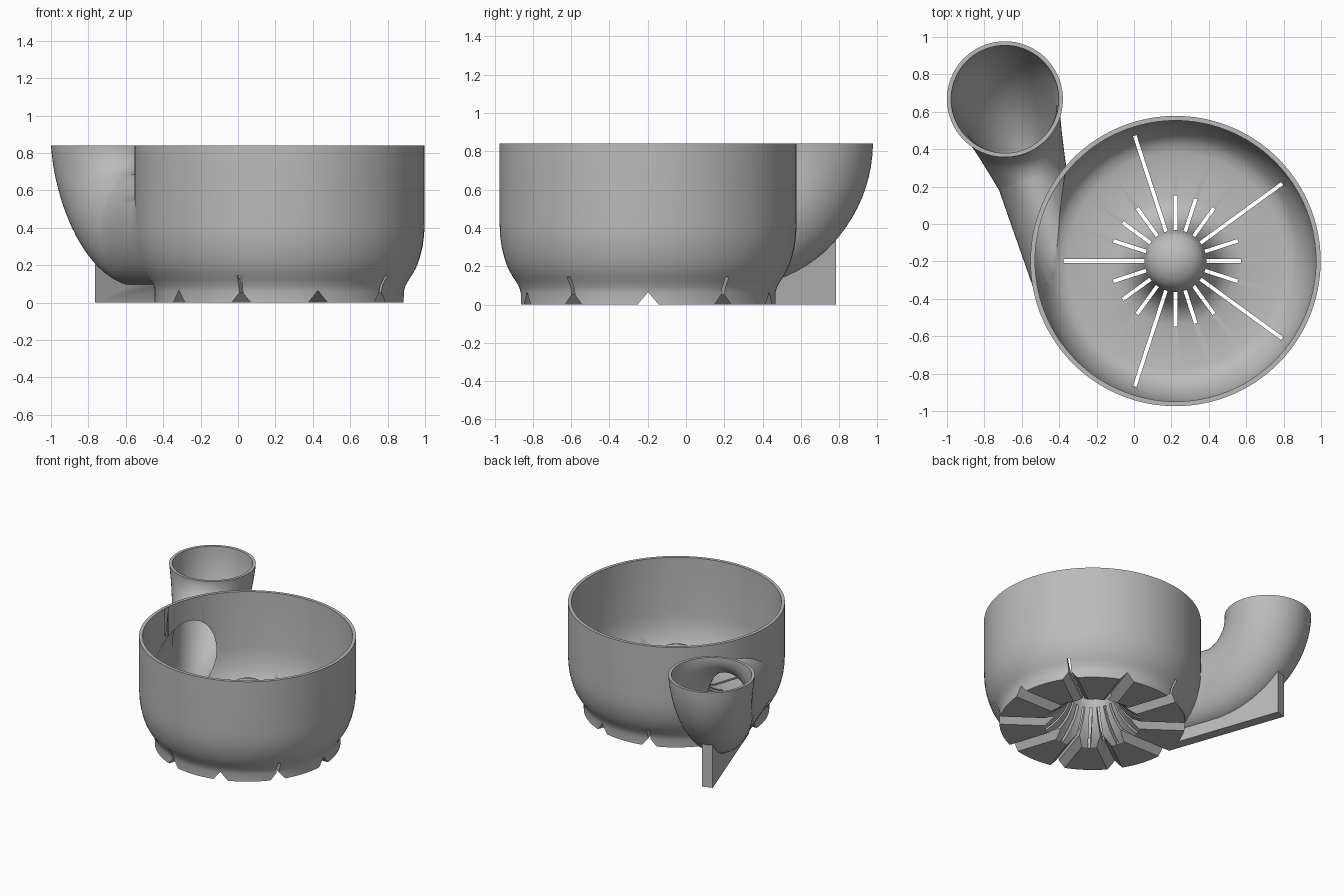
import bpy, bmesh
from math import sin, cos, pi, radians
from mathutils import Vector, Matrix

cube = bpy.data.objects.get("Cube")
if cube:
    bpy.data.objects.remove(cube, do_unlink=True)

BOWL = Vector((0.222, -0.198, 0))       # bowl axis
CUP = Vector((-0.69, 0.667, 0))         # spout cup axis
TOP = 0.84
BEND = 0.45
DIR = Vector((0.33, -0.944, 0)).normalized()
SIDE = Vector((DIR.y, -DIR.x, 0))
UP = Vector((0, 0, 1))

grey = bpy.data.materials.new("plain_grey")
grey.use_nodes = True
grey.diffuse_color = (0.5, 0.5, 0.5, 1)
grey.node_tree.nodes["Principled BSDF"].inputs["Base Color"].default_value = (0.5, 0.5, 0.5, 1)


def finish(bm, name):
    bmesh.ops.remove_doubles(bm, verts=bm.verts, dist=1e-5)
    bmesh.ops.recalc_face_normals(bm, faces=bm.faces)
    mesh = bpy.data.meshes.new(name)
    bm.to_mesh(mesh)
    bm.free()
    mesh.materials.append(grey)
    obj = bpy.data.objects.new(name, mesh)
    bpy.context.collection.objects.link(obj)
    return obj


def lathe(name, profile, steps=120):
    """Revolve an (r, z) profile about the bowl axis."""
    bm = bmesh.new()
    vs = [bm.verts.new(BOWL + Vector((r, 0, z))) for r, z in profile]
    es = [bm.edges.new(p) for p in zip(vs, vs[1:])]
    bmesh.ops.spin(bm, geom=vs + es, cent=BOWL, axis=UP, angle=2 * pi, steps=steps)
    return finish(bm, name)


def add_prism(bm, points, offset):
    """Extrude a planar polygon along an offset vector."""
    a = [bm.verts.new(p) for p in points]
    b = [bm.verts.new(p + offset) for p in points]
    bm.faces.new(a)
    bm.faces.new(b[::-1])
    for i in range(len(a)):
        j = (i + 1) % len(a)
        bm.faces.new((a[i], a[j], b[j], b[i]))


def duct(name, inset, rise, reach, n=64):
    """Elbow narrowing from the round cup to a tall oval."""
    rings = [(CUP + UP * (TOP + rise), DIR, 0.0)] if rise else []
    for i in range(21):
        a = radians(90) * i / 20
        c = CUP + DIR * BEND * (1 - cos(a)) + UP * (TOP - BEND * sin(a))
        rings.append((c, DIR * cos(a) + UP * sin(a), i / 20))
    end = rings[-1][0]
    rings += [(end + DIR * reach * t, UP, 1.0) for t in (0.33, 0.66, 1.0)]
    bm = bmesh.new()
    loops = []
    for c, up, k in rings:
        w = 0.31 - 0.12 * k ** 1.2 - inset
        h = 0.31 - 0.01 * k - inset
        loops.append([bm.verts.new(c + SIDE * w * cos(2 * pi * j / n) + up * h * sin(2 * pi * j / n))
                      for j in range(n)])
    for p, q in zip(loops, loops[1:]):
        for j in range(n):
            m = (j + 1) % n
            bm.faces.new((p[j], p[m], q[m], q[j]))
    bm.faces.new(loops[0])
    bm.faces.new(loops[-1])
    return finish(bm, name)


def boolean(obj, other, op):
    mod = obj.modifiers.new(op.title(), 'BOOLEAN')
    mod.operation, mod.solver, mod.object = op, 'EXACT', other
    bpy.context.view_layer.objects.active = obj
    bpy.ops.object.modifier_apply(modifier=mod.name)
    bpy.data.objects.remove(other, do_unlink=True)


# Bowl body
body = lathe("bowl_with_spout", [
    (0, 0), (0.665, 0), (0.665, 0.06), (0.673, 0.09), (0.69, 0.12), (0.71, 0.15), (0.732, 0.19),
    (0.75, 0.24), (0.765, 0.3), (0.773, 0.36), (0.776, 0.43), (0.776, TOP), (0, TOP)])

# Spout duct and the fin that supports it
boolean(body, duct("spout", 0, 0, 0.66), 'UNION')
bm = bmesh.new()
arc = [(BEND - 0.742 * cos(radians(a)), TOP - 0.742 * sin(radians(a))) for a in range(41, 91, 7)]
outline = [(arc[0][0], 0)] + arc + [(0.85, 0.1), (0.85, 0)]
add_prism(bm, [CUP + DIR * s + UP * z - SIDE * 0.04 for s, z in outline], SIDE * 0.08)
boolean(body, finish(bm, "support_fin"), 'UNION')

# Bowl cavity with the raised centre post
boolean(body, lathe("cavity", [
    (0, 0.49), (0.05, 0.485), (0.1, 0.465), (0.135, 0.435), (0.155, 0.4), (0.165, 0.35), (0.178, 0.28),
    (0.2, 0.21), (0.235, 0.15), (0.28, 0.11), (0.34, 0.09), (0.58, 0.09), (0.63, 0.105), (0.665, 0.135),
    (0.7, 0.185), (0.725, 0.245), (0.742, 0.31), (0.751, 0.4), (0.751, 0.95), (0, 0.95)]), 'DIFFERENCE')

# Bore of the spout
boolean(body, duct("bore", 0.022, 0.1, 0.62), 'DIFFERENCE')

# Flared hollow under the post
boolean(body, lathe("hollow", [
    (0, -0.05), (0.345, -0.05), (0.345, 0), (0.3, 0.03), (0.25, 0.075), (0.205, 0.13), (0.172, 0.2),
    (0.152, 0.28), (0.14, 0.36), (0.125, 0.41), (0.09, 0.445), (0.04, 0.462), (0, 0.465)]), 'DIFFERENCE')

# V grooves across the underside
bm = bmesh.new()
for i in range(10):
    turn = Matrix.Rotation(2 * pi * i / 10, 3, 'Z')
    tri = [(0.23, -0.067, -0.015), (0.23, 0.067, -0.015), (0.23, 0, 0.065)]
    add_prism(bm, [BOWL + turn @ Vector(p) for p in tri], turn @ Vector((0.52, 0, 0)))
boolean(body, finish(bm, "grooves"), 'DIFFERENCE')

# Drain slits: short ones in the post, every fourth one running to the wall
bm = bmesh.new()
for i in range(20):
    turn = Matrix.Rotation(2 * pi * i / 20, 3, 'Z')
    outer = 0.6 if i == 10 else 0.705 if i % 4 == 2 else 0.35
    quad = [(0.165, -0.01, -0.1), (0.165, 0.01, -0.1), (0.165, 0.01, 0.55), (0.165, -0.01, 0.55)]
    add_prism(bm, [BOWL + turn @ Vector(p) for p in quad], turn @ Vector((outer - 0.165, 0, 0)))
boolean(body, finish(bm, "slits"), 'DIFFERENCE')

# Smooth shading with crisp edges
bpy.ops.object.select_all(action='DESELECT')
body.select_set(True)
bpy.context.view_layer.objects.active = body
bpy.ops.object.shade_smooth_by_angle(angle=radians(32))
